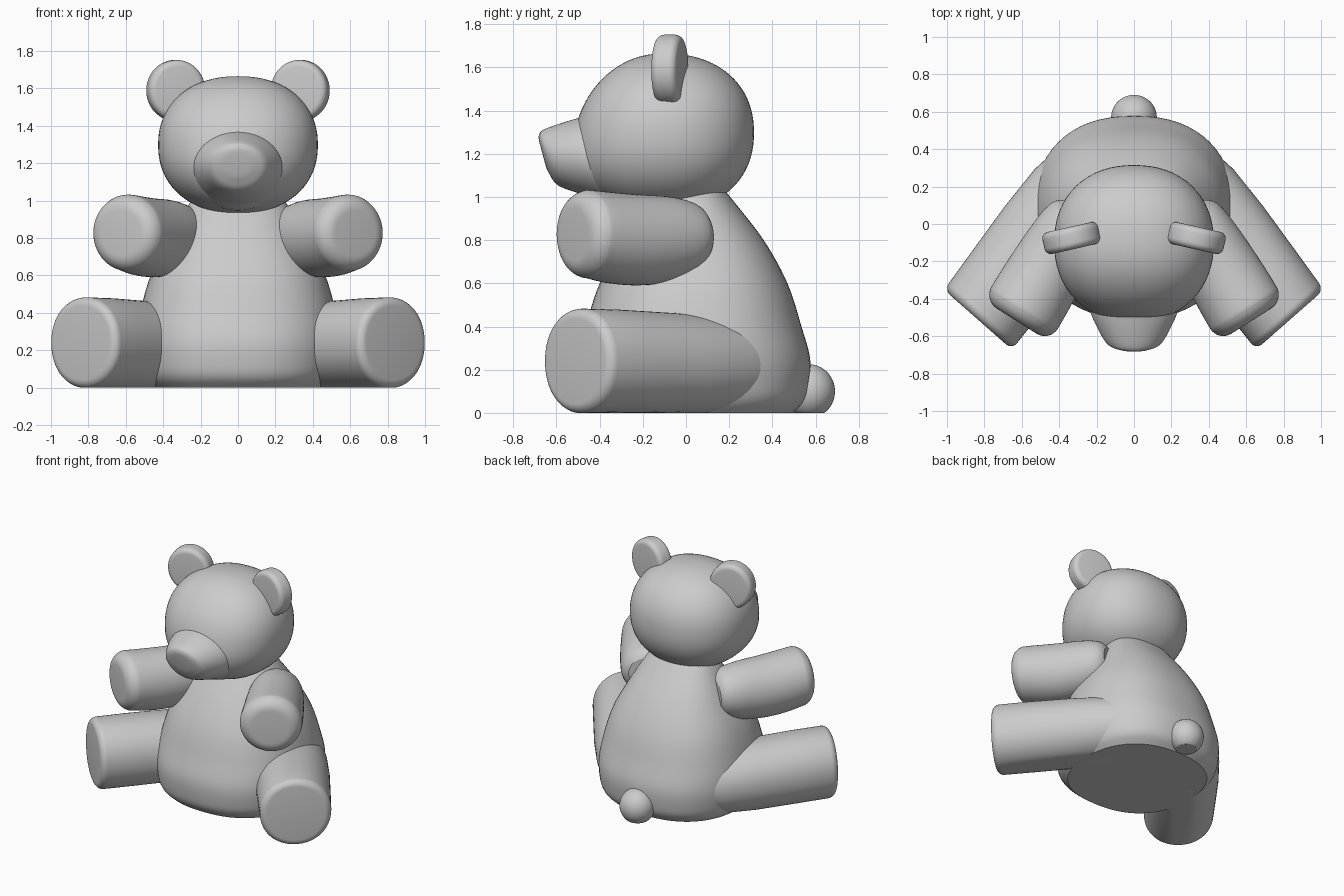
import bpy, bmesh, math
from mathutils import Vector

cube = bpy.data.objects.get("Cube")
if cube:
    bpy.data.objects.remove(cube, do_unlink=True)

plush = bpy.data.materials.new("plush_grey")
plush.use_nodes = True
GREY = (0.6, 0.6, 0.6, 1)
plush.diffuse_color = GREY
plush.node_tree.nodes["Principled BSDF"].inputs["Base Color"].default_value = GREY


def finish(name, bm, floor=False):
    """Turn a bmesh into a smooth shaded object, flattened on the ground if asked."""
    if floor:
        for v in bm.verts:
            v.co.z = max(v.co.z, 0)
    bmesh.ops.recalc_face_normals(bm, faces=bm.faces)
    mesh = bpy.data.meshes.new(name)
    bm.to_mesh(mesh)
    bm.free()
    mesh.materials.append(plush)
    mesh.polygons.foreach_set("use_smooth", [True] * len(mesh.polygons))
    mesh.set_sharp_from_angle(angle=math.radians(32))
    obj = bpy.data.objects.new(name, mesh)
    bpy.context.collection.objects.link(obj)
    return obj


def power(value, p):
    return math.copysign(abs(value) ** p, value)


def smooth_rows(rows, steps):
    """Catmull-Rom interpolation through section rows."""
    out = []
    for i in range(len(rows) - 1):
        a, b, c, d = (Vector(rows[min(max(k, 0), len(rows) - 1)]) for k in range(i - 1, i + 3))
        for s in range(steps):
            t = s / steps
            out.append(b + ((c - a) * t + (2 * a - 5 * b + 4 * c - d) * t ** 2
                            + (3 * b - a - 3 * c + d) * t ** 3) / 2)
    return out + [Vector(rows[-1])]


def loft(name, rows, origin, u, v, axis, steps=1, exponent=2.0, floor=False, sides=64):
    """Rows are (distance on axis, offset on v, radius on u, radius on v)."""
    origin, u, v, axis = map(Vector, (origin, u, v, axis))
    bm = bmesh.new()
    rings = []
    for t, offset, ru, rv in smooth_rows(rows, steps):
        ring = []
        for i in range(sides):
            a = math.tau * i / sides
            x = ru * power(math.cos(a), 2 / exponent)
            y = rv * power(math.sin(a), 2 / exponent)
            ring.append(bm.verts.new(origin + u * x + v * (offset + y) + axis * t))
        rings.append(ring)
    for low, high in zip(rings, rings[1:]):
        for i in range(sides):
            j = (i + 1) % sides
            bm.faces.new((low[i], low[j], high[j], high[i]))
    bm.faces.new(rings[0])
    bm.faces.new(rings[-1])
    return finish(name, bm, floor)


def rounded_end(t, radius_u, radius_v, offset, bevel, count=6):
    """Section rows that round off the rim of a cylinder ending at t."""
    rows = []
    for i in range(count + 1):
        a = math.pi / 2 * i / count
        inset = bevel * (1 - math.cos(a))
        rows.append((t - bevel * (1 - math.sin(a)), offset, radius_u - inset, radius_v - inset))
    return rows


def ball(name, center, radii, exponent=2.0, lean=0.0, floor=False):
    """Superellipsoid; lean pushes the lower front forward and the upper front back."""
    bm = bmesh.new()
    bmesh.ops.create_uvsphere(bm, u_segments=64, v_segments=40, radius=1)
    for vert in bm.verts:
        p = vert.co
        p /= sum(abs(c) ** exponent for c in p) ** (1 / exponent)
        shift = lean * p.z * max(0, -p.y)
        vert.co = Vector(c + r * k for c, r, k in zip(center, radii, p))
        vert.co.y += shift
    return finish(name, bm, floor)


X, Y, Z = (1, 0, 0), (0, 1, 0), (0, 0, 1)

# Pear shaped body with a flat base
loft("body", [(0, 0.035, 0.465, 0.46), (0.05, 0.035, 0.51, 0.512), (0.12, 0.035, 0.533, 0.535),
              (0.25, 0.035, 0.543, 0.54), (0.4, 0.035, 0.523, 0.50), (0.6, 0.035, 0.467, 0.435),
              (0.8, 0.035, 0.365, 0.325), (1.0, 0.03, 0.25, 0.175), (1.05, 0.03, 0.2, 0.13)],
     (0, 0, 0), X, Y, Z, steps=6, exponent=2.35)

# Head and tail
ball("head", (0, -0.1, 1.298), (0.427, 0.415, 0.367), exponent=2.2, lean=0.065)
ball("tail", (0, 0.57, 0.1), (0.122, 0.12, 0.125), floor=True)

# Blunt muzzle whose tip leans downward
loft("muzzle", [(-0.665, 0, 0.06, 0.06), (-0.658, -0.004, 0.105, 0.09),
                (-0.63, -0.018, 0.155, 0.13), (-0.52, -0.022, 0.215, 0.17),
                (-0.45, -0.025, 0.24, 0.192), (-0.37, -0.03, 0.255, 0.222),
                (-0.2, -0.035, 0.26, 0.225)],
     (0, 0, 1.2), X, (0, -0.27, 1), Y, steps=4)

for side, label in ((1, "left"), (-1, "right")):
    # Ear: thick disc with soft rims, turned a little inward
    front = rounded_end(0.06, 0.155, 0.163, 0, 0.035)
    back = [(-t, o, a, b) for t, o, a, b in reversed(front)]
    loft(label + "_ear", back + front, (side * 0.333, -0.075, 1.589),
         (side * 0.975, -0.22, 0), Z, (side * -0.22, -0.975, 0))

    # Arm: swells from a rounded shoulder to a soft paw
    loft(label + "_arm", [(0, -0.01, 0.12, 0.11), (0.03, -0.012, 0.155, 0.15),
                          (0.09, -0.018, 0.178, 0.18), (0.2, -0.022, 0.192, 0.202),
                          (0.35, -0.024, 0.203, 0.211), (0.5, -0.012, 0.209, 0.211)]
         + rounded_end(0.68, 0.21, 0.205, 0.002, 0.085),
         (side * 0.28, 0.065, 0.825), (side * 0.845, 0.535, 0), Z, (side * 0.511, -0.859, 0),
         steps=2)

    # Leg: rests on the ground, its broad flat sole turned slightly outward
    loft(label + "_leg", [(0, -0.02, 0.22, 0.2), (0.15, -0.02, 0.247, 0.225),
                          (0.4, -0.015, 0.254, 0.238), (0.7, -0.005, 0.248, 0.243)]
         + rounded_end(0.957, 0.243, 0.243, 0, 0.045),
         (side * 0.255, 0.25, 0.24), (side * 0.75, 0.66, 0), Z, (side * 0.605, -0.796, 0),
         exponent=2.1, floor=True)
